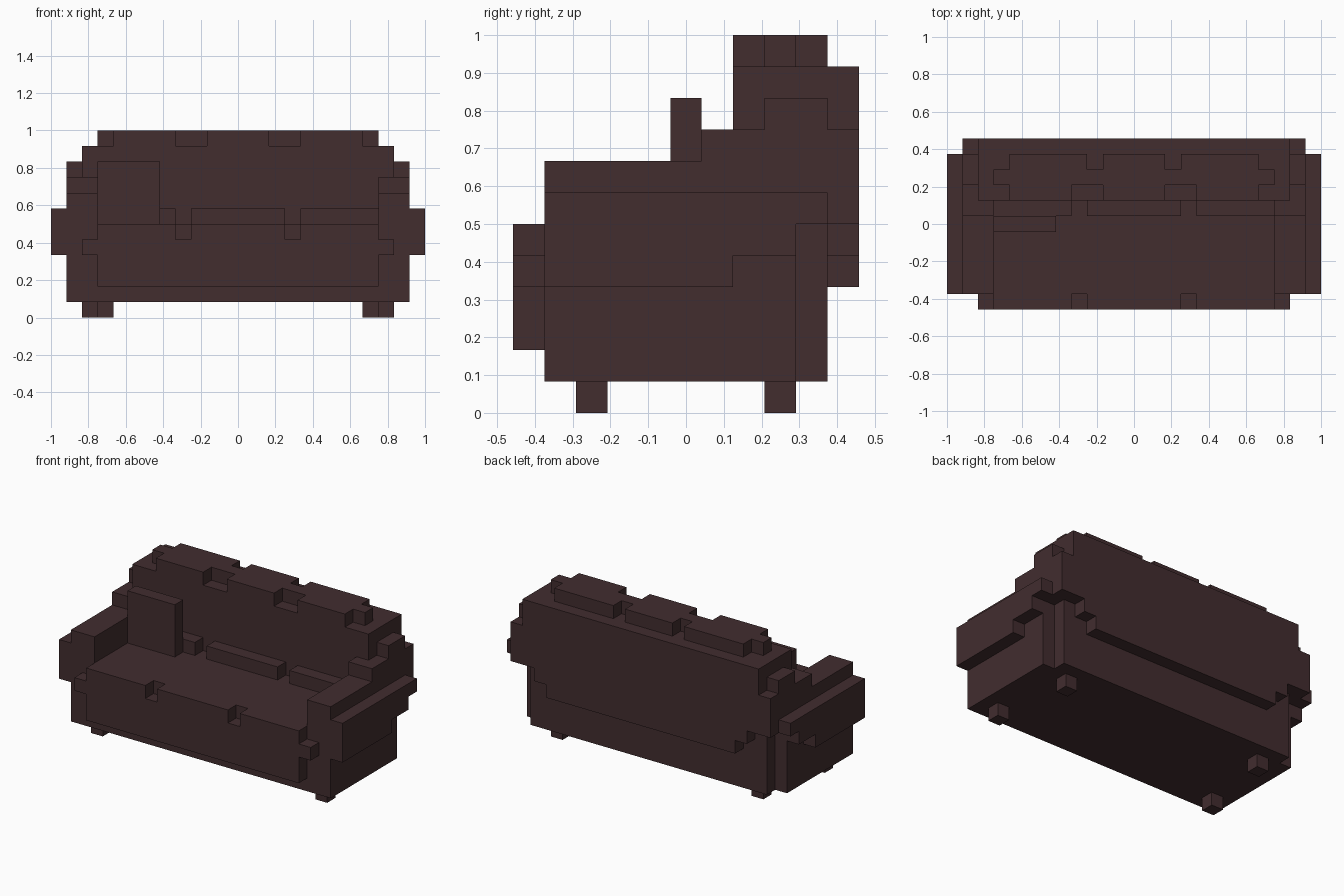
import bpy
import bmesh
from mathutils import Matrix, Vector

if "Cube" in bpy.data.objects:
    bpy.data.objects.remove(bpy.data.objects["Cube"])

U = 1 / 12      # one block
Y_MID = 5.5     # depth centre, in blocks

brown = bpy.data.materials.new("dark brown")
brown.use_nodes = True
COLOUR = (0.054, 0.026, 0.028, 1)
brown.diffuse_color = COLOUR
brown.node_tree.nodes["Principled BSDF"].inputs["Base Color"].default_value = COLOUR


def part(name, boxes, mirror=False):
    """One object from boxes (x0, x1, y0, y1, z0, z1) counted in blocks, y from the front."""
    bm = bmesh.new()
    for x0, x1, y0, y1, z0, z1 in boxes:
        centre = Vector(((x0 + x1) / 2, (y0 + y1) / 2 - Y_MID, (z0 + z1) / 2)) * U
        size = Vector((x1 - x0, y1 - y0, z1 - z0)) * U
        bmesh.ops.create_cube(bm, size=1,
                              matrix=Matrix.Translation(centre) @ Matrix.Diagonal(size.to_4d()))
    mesh = bpy.data.meshes.new(name)
    bm.to_mesh(mesh)
    bm.free()
    mesh.materials.append(brown)
    obj = bpy.data.objects.new(name, mesh)
    bpy.context.collection.objects.link(obj)
    if mirror:
        obj.modifiers.new("mirror", 'MIRROR').use_mirror_merge = False
    return obj


# Three cushion spans across the seat, with one-block gaps
SPANS = [(-9, -4), (-3, 3), (4, 9)]

# Seat and its notched front edge
part("seat", [(-9, 9, 1, 7, 1, 6)])
part("seat_front", [(-9, 9, 0, 1, 2, 5), (9, 10, 0, 1, 4, 5), (-10, -9, 0, 1, 4, 5)]
     + [(a, b, 0, 1, 5, 6) for a, b in SPANS])
part("seat_rear_ridge", [(a, b, 6, 7, 6, 7) for a, b in SPANS])

# Backrest, its stepped rear panel and the notched top
part("backrest", [(-10, 10, 7, 10, 1, 11)])
part("rear_panel", [(-w, w, 10, 11, z0, z1)
                    for w, z0, z1 in [(8, 4, 5), (9, 5, 6), (11, 6, 9), (10, 9, 11)]])
part("backrest_top", [(-9, 9, 8, 9, 11, 12)]
     + [(a, b, 7, 8, 11, 12) for a, b in [(-8, -4), (-2, 2), (4, 8)]]
     + [(a, b, 9, 10, 11, 12) for a, b in [(-8, -3), (-2, 2), (3, 8)]])

# Arms rise in steps into the backrest, with a pad on the outside
part("arms", [(9, 11, 1, 6, 1, 8), (9, 11, 6, 7, 1, 9), (10, 11, 7, 8, 1, 9),
              (10, 11, 8, 9, 1, 10), (10, 11, 9, 10, 6, 10)], mirror=True)
part("arm_pads", [(11, 12, 1, 7, 4, 7), (11, 12, 7, 9, 5, 7), (11, 12, 9, 10, 6, 7)],
     mirror=True)

# Loose pillow
part("pillow", [(-9, -5, 5, 6, 6, 10)])

# Legs
part("front_legs", [(9, 10, 2, 3, 0, 1)], mirror=True)
part("rear_legs", [(8, 9, 8, 9, 0, 1)], mirror=True)
